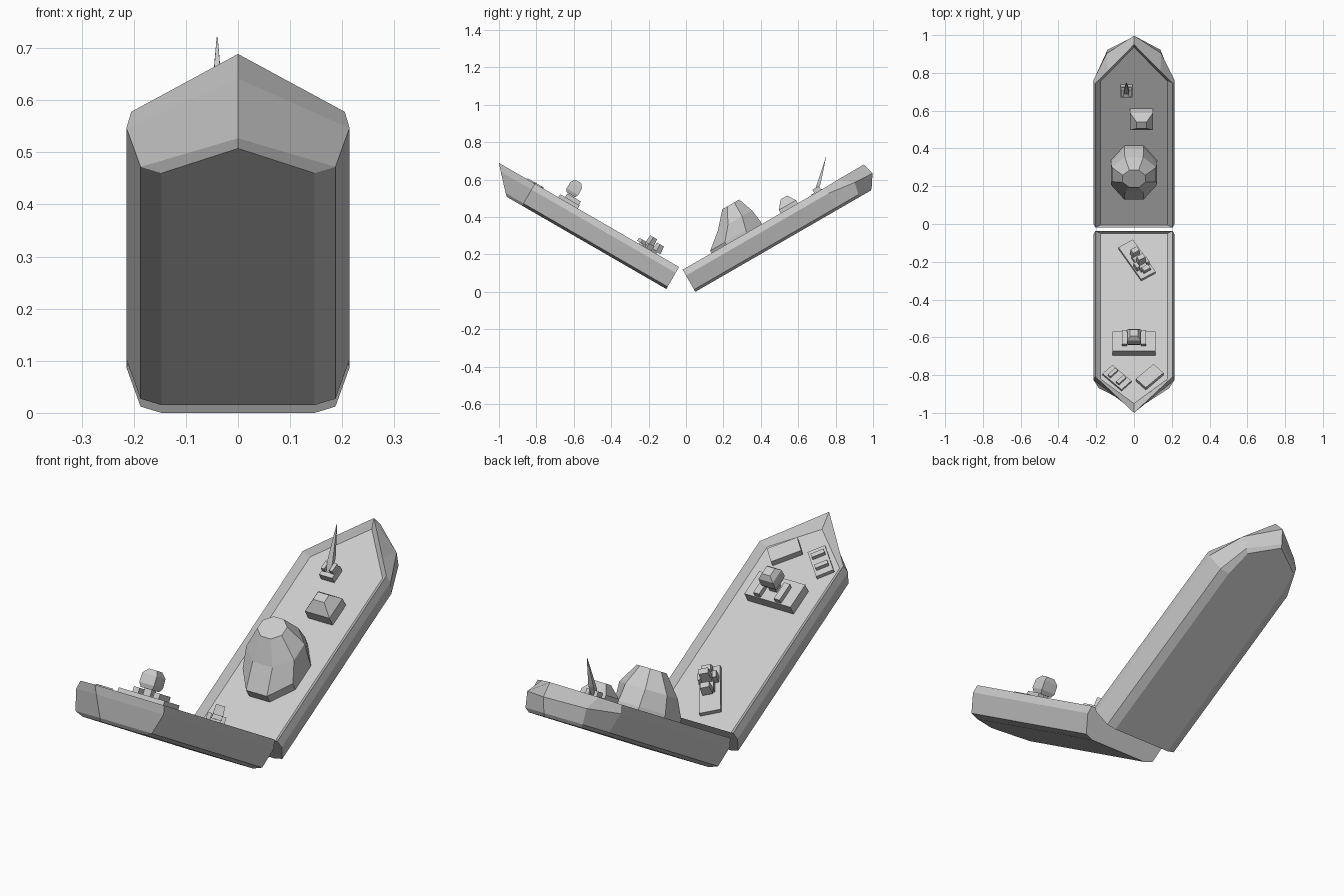
import bpy, bmesh, math
from mathutils import Vector

if "Cube" in bpy.data.objects:
    bpy.data.objects.remove(bpy.data.objects["Cube"])

C, S = math.cos(math.radians(30)), math.sin(math.radians(30))
DECK = 0.11


# Each half has its own frame: x across, u along the hull from the break, v up from the keel
def bow_frame(x, u, v):
    return Vector((x, -0.105 - C * u + S * v, 0.015 + S * u + C * v))


def stern_frame(x, u, v):
    return Vector((x, 0.05 + C * u - S * v, S * u + C * v))


def finish(name, bm):
    bmesh.ops.recalc_face_normals(bm, faces=bm.faces)
    me = bpy.data.meshes.new(name)
    bm.to_mesh(me)
    bm.free()
    ob = bpy.data.objects.new(name, me)
    bpy.context.collection.objects.link(ob)
    return ob


def loft(name, frame, rings, extra=None):
    """Skin closed rings of (x, u, v) points and cap both ends."""
    bm = bmesh.new()
    rows = [[bm.verts.new(frame(*p)) for p in r] for r in rings]
    n = len(rows[0])
    for a, b in zip(rows, rows[1:]):
        for i in range(n):
            j = (i + 1) % n
            bm.faces.new((a[i], a[j], b[j], b[i]))
    bm.faces.new(rows[0])
    bm.faces.new(rows[-1])
    return finish(name, bm)


def hull(name, frame, sections, stem):
    """Mirror half sections about the stem line; levels run keel, chine, side, rim, deck."""
    left = [[(-x, u, v) for x, u, v in s] for s in reversed(sections)]
    cols = sections + [stem] + left
    return loft(name, frame, [[c[k] for c in cols] for k in range(len(stem))])


def block(name, frame, x, u, size, v0, v1, angle=0.0, top=1.0):
    """Box on the deck, turned by angle, top face scaled by top."""
    a = math.radians(angle)
    rings = []
    for v, k in ((v0, 1.0), (v1, top)):
        ring = []
        for sx, su in ((-1, -1), (1, -1), (1, 1), (-1, 1)):
            dx, du = sx * size[0] / 2 * k, su * size[1] / 2 * k
            ring.append((x + dx * math.cos(a) - du * math.sin(a),
                         u + dx * math.sin(a) + du * math.cos(a), v))
        rings.append(ring)
    return loft(name, frame, rings)


def octagon(x, u0, u1, rx, v):
    k = 1 / math.cos(math.pi / 8)
    return [(x + rx * k * math.cos((i + .5) * math.pi / 4),
             (u0 + u1) / 2 + (u1 - u0) / 2 * k * math.sin((i + .5) * math.pi / 4), v)
            for i in range(8)]


# Hull halves
def section(u):
    return [(0.147, u, 0), (0.187, u, 0.014), (0.214, u, 0.1), (0.205, u, 0.136), (0.177, u, DECK)]


hull("bow_hull", bow_frame, [section(0), section(0.89)],
     [(0, 0.985, 0), (0, 1.0, 0.014), (0, 1.08, 0.1), (0, 1.112, 0.136), (0, 1.04, DECK)])
hull("stern_hull", stern_frame,
     [section(0), section(0.88),
      [(0.128, 1.0, 0), (0.14, 1.015, 0.014), (0.145, 1.03, 0.08), (0.14, 0.956, 0.138), (0.12, 0.946, DECK)]],
     [(0, 1.085, 0), (0, 1.097, 0.014), (0, 1.137, 0.075), (0, 1.12, 0.139), (0, 1.085, DECK)])

# Angled crane platform near the break, parts laid out along its long axis
ANG = -31.5
block("crane_platform", bow_frame, 0.016, 0.169, (0.09, 0.23), DECK - .01, 0.128, ANG)


def on_platform(name, across, along, size, v0, v1, top=1.0):
    a = math.radians(ANG)
    block(name, bow_frame, 0.016 + across * math.cos(a) - along * math.sin(a),
          0.169 + across * math.sin(a) + along * math.cos(a), size, v0, v1, ANG, top)


on_platform("crane_base", 0, 0.03, (0.045, 0.10), 0.125, 0.15)
for i, s in enumerate((-0.025, 0.035, 0.085)):
    on_platform(f"crane_housing_{i}", 0.003, s, (0.045, 0.032), 0.145, (0.19, 0.205, 0.165)[i], 0.85)
for i, s in enumerate((-0.03, 0.03)):
    on_platform(f"crane_side_box_{i}", s, 0.045, (0.018, 0.035), 0.125, 0.165)

# Bridge block with side boxes and faceted turret
block("bridge_base", bow_frame, 0, 0.685, (0.225, 0.12), DECK - .01, 0.155)
for side in (-1, 1):
    block("bridge_side_box", bow_frame, 0.05 * side, 0.672, (0.028, 0.085), 0.15, 0.177)
block("turret_neck", bow_frame, 0, 0.69, (0.035, 0.035), 0.15, 0.19)


def square(h, v):
    return [(sx * h, 0.695 + su * h, v) for sx, su in ((-1, -1), (1, -1), (1, 1), (-1, 1))]


loft("turret", bow_frame, [square(0.028, 0.182), square(0.036, 0.2),
                           square(0.035, 0.24), square(0.02, 0.262)])

# Foredeck hatches
block("foredeck_hatch_left", bow_frame, -0.09, 0.888, (0.14, 0.075), DECK - .01, 0.126, 44)
for s in (-0.022, 0.022):
    block("hatch_rib", bow_frame, -0.09 + s, 0.888 + s, (0.02, 0.055), 0.12, 0.142, 44)
block("foredeck_hatch_right", bow_frame, 0.083, 0.885, (0.13, 0.075), DECK - .01, 0.136, -44)

# Large faceted dome
loft("dome", stern_frame, [octagon(0, 0.18, 0.485, 0.12, DECK - .01), octagon(0, 0.178, 0.49, 0.123, 0.15),
                           octagon(0, 0.27, 0.48, 0.117, 0.225), octagon(0, 0.345, 0.45, 0.06, 0.31)])

# Cabin with sloped roof
cab = [(-1, -1), (1, -1), (1, 1), (-1, 1)]
loft("cabin", stern_frame,
     [[(0.04 + a * w, uc + b * d, v) for a, b in cab]
      for w, uc, d, v in ((0.06, 0.658, 0.053, DECK - .01), (0.06, 0.658, 0.053, 0.155), (0.027, 0.662, 0.02, 0.2))])

# Mast with leaning spike
block("mast_base", stern_frame, -0.04, 0.828, (0.064, 0.064), DECK - .01, 0.14)
for s in (-1, 1):
    block("mast_bracket", stern_frame, -0.04 + 0.02 * s, 0.835, (0.016, 0.04), 0.135, 0.16)
loft("mast_spike", stern_frame,
     [[(-0.04 + a * h, u + b * h, v) for a, b in cab]
      for h, u, v in ((0.008, 0.805, 0.12), (0.013, 0.86, 0.17), (0.001, 0.965, 0.275))])
